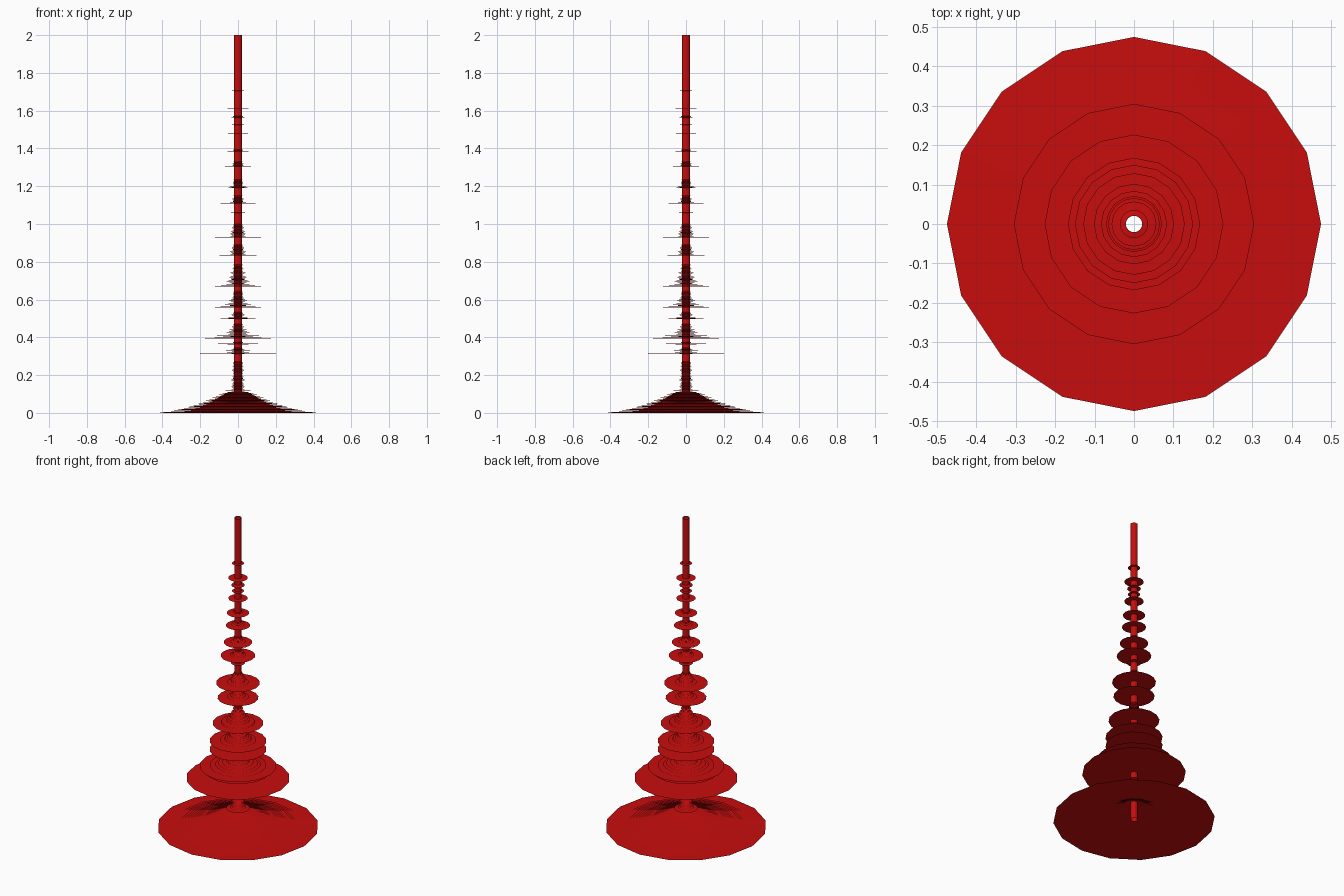
import bpy, bmesh, math, random

random.seed(4)
cube = bpy.data.objects.get("Cube")
if cube:
    bpy.data.objects.remove(cube, do_unlink=True)

SIDES = 16
STEM = 0.021     # stem radius
HALF = 0.002     # half thickness of a disc at the stem

red = bpy.data.materials.new("deep red")
red.use_nodes = True
colour = (0.58, 0.004, 0.004, 1)
red.diffuse_color = colour
red.node_tree.nodes["Principled BSDF"].inputs["Base Color"].default_value = colour


def lathe(name, profile):
    """Revolve (radius, height) points, listed from bottom to top, as an open shell."""
    bm = bmesh.new()
    rings = []
    for r, z in profile:
        rings.append([bm.verts.new((r * math.cos(2 * math.pi * k / SIDES),
                                    r * math.sin(2 * math.pi * k / SIDES), z))
                      for k in range(SIDES)])
    for low, high in zip(rings, rings[1:]):
        for k in range(SIDES):
            n = (k + 1) % SIDES
            bm.faces.new((low[k], low[n], high[n], high[k]))
    mesh = bpy.data.meshes.new(name)
    bm.to_mesh(mesh)
    bm.free()
    mesh.materials.append(red)
    obj = bpy.data.objects.new(name, mesh)
    bpy.context.collection.objects.link(obj)
    return obj


def interpolate(points, z):
    for (z0, r0), (z1, r1) in zip(points, points[1:]):
        if z <= z1:
            return r0 + (r1 - r0) * (z - z0) / (z1 - z0)
    return points[-1][1]


# Flared base: closely stacked pleats, hollow underneath
flare = [(0, 0.475), (0.005, 0.42), (0.015, 0.36), (0.03, 0.29),
         (0.055, 0.2), (0.085, 0.125), (0.105, 0.08), (0.112, 0.055)]
base = []
pleats = 28
for i in range(pleats):
    z = 0.112 * i / pleats
    r = interpolate(flare, z)
    base += [(r, z), (max(STEM, r * 0.65), z + 0.002)]
base.append((STEM, 0.114))
lathe("flared_base", base)

# Disc groups: bottom height, top height, widest radius, second radius, narrowest radius
groups = [
    (0.120, 0.275, 0.070, 0.050, 0.030),
    (0.315, 0.350, 0.305, 0.130, 0.030),
    (0.365, 0.380, 0.195, 0.040, 0.030),
    (0.392, 0.475, 0.227, 0.195, 0.028),
    (0.500, 0.540, 0.168, 0.070, 0.028),
    (0.556, 0.650, 0.168, 0.120, 0.028),
    (0.670, 0.790, 0.150, 0.110, 0.028),
    (0.835, 0.895, 0.121, 0.075, 0.028),
    (0.930, 1.005, 0.129, 0.070, 0.030),
    (1.060, 1.065, 0.042, 0.035, 0.030),
    (1.107, 1.155, 0.102, 0.055, 0.028),
    (1.193, 1.240, 0.084, 0.050, 0.028),
    (1.303, 1.335, 0.071, 0.045, 0.030),
    (1.383, 1.400, 0.066, 0.040, 0.030),
    (1.478, 1.484, 0.057, 0.035, 0.030),
    (1.525, 1.530, 0.036, 0.030, 0.028),
    (1.563, 1.575, 0.040, 0.038, 0.034),
    (1.610, 1.616, 0.057, 0.032, 0.028),
    (1.705, 1.710, 0.036, 0.030, 0.028),
]

# Stem with thin sharp-edged discs that shrink upward within each group
stem = [(STEM, 0.0)]
for bottom, top, widest, second, narrow in groups:
    count = max(1, int((top - bottom) / 0.006))
    for i in range(count):
        t = i / count
        r = widest if i == 0 else narrow + (second - narrow) * (1 - t) ** 2.2
        if i > 1:
            r = max(STEM + 0.003, r * random.uniform(0.75, 1.05))
        z = bottom + (top - bottom) * t
        stem += [(STEM, z - HALF), (r, z), (STEM, z + HALF)]
stem.append((STEM, 2.0))
lathe("stem_with_discs", stem)
